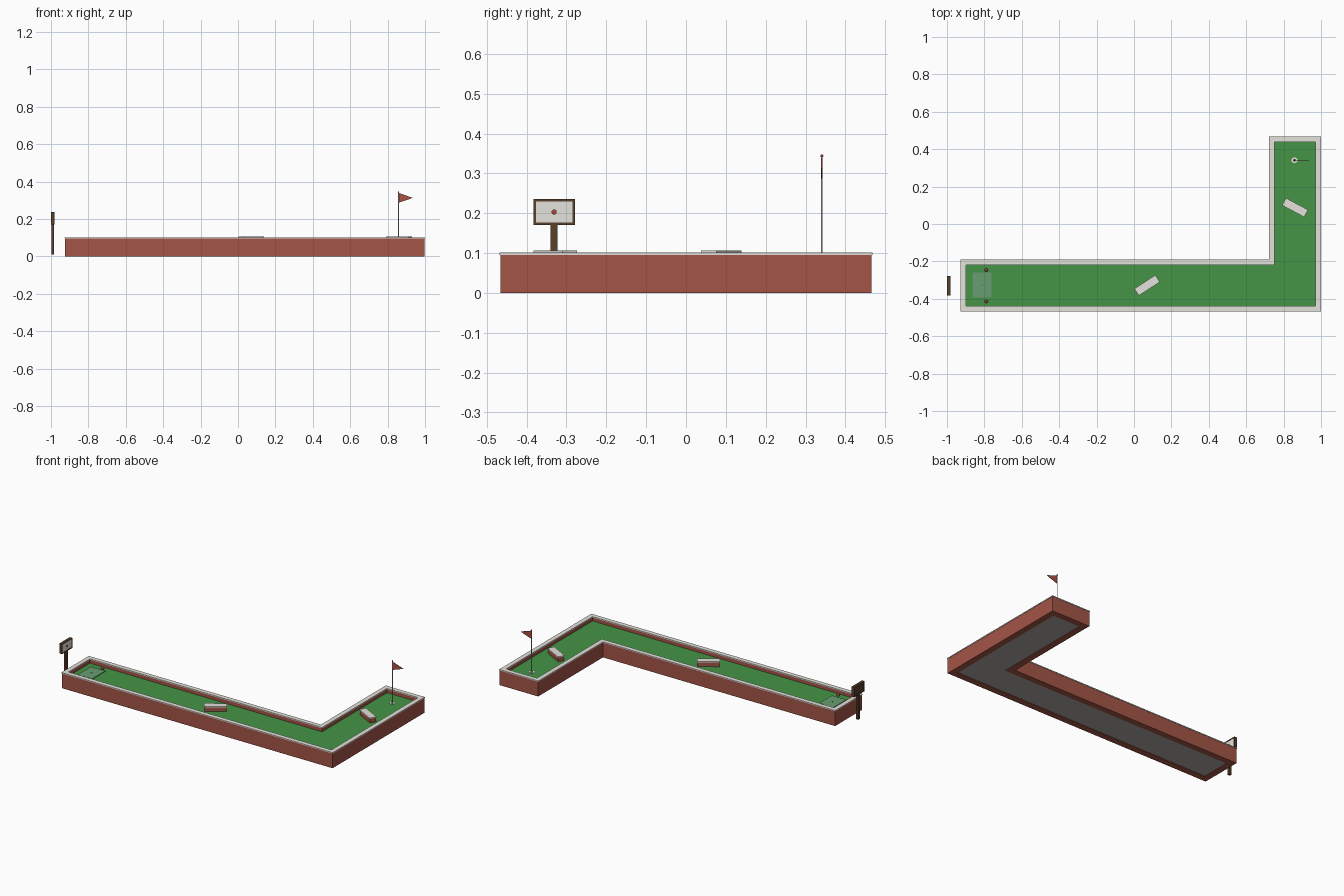
import bpy, bmesh, math
from mathutils import Matrix, Vector

if "Cube" in bpy.data.objects:
    bpy.data.objects.remove(bpy.data.objects["Cube"])


def mat(name, r, g, b):
    m = bpy.data.materials.new(name)
    m.diffuse_color = (r, g, b, 1)
    m.use_nodes = True
    m.node_tree.nodes["Principled BSDF"].inputs["Base Color"].default_value = m.diffuse_color
    return m


BRICK = mat("brick_red", 0.37, 0.09, 0.062)
STONE = mat("pale_stone", 0.78, 0.76, 0.71)
FELT = mat("green_felt", 0.058, 0.295, 0.062)
MAT = mat("tee_mat_green", 0.14, 0.34, 0.165)
BASE = mat("concrete_grey", 0.41, 0.40, 0.36)
WOOD = mat("dark_wood", 0.095, 0.05, 0.024)
RED = mat("marker_red", 0.42, 0.06, 0.05)
PENNANT = mat("pennant_red", 0.41, 0.082, 0.055)
WHITE = mat("white", 0.80, 0.79, 0.77)
BLACK = mat("hole_black", 0.015, 0.015, 0.015)


def finish(name, bm, material, smooth=False):
    bmesh.ops.recalc_face_normals(bm, faces=bm.faces)
    me = bpy.data.meshes.new(name)
    bm.to_mesh(me)
    bm.free()
    me.materials.append(material)
    ob = bpy.data.objects.new(name, me)
    bpy.context.collection.objects.link(ob)
    if smooth:
        bpy.context.view_layer.objects.active = ob
        ob.select_set(True)
        bpy.ops.object.shade_smooth_by_angle(angle=math.radians(40))
        ob.select_set(False)
    return ob


def box(name, lo, hi, material, turn=0.0):
    """Box between two corners, turned about its own vertical axis."""
    lo, hi = Vector(lo), Vector(hi)
    bm = bmesh.new()
    m = (Matrix.Translation((lo + hi) / 2) @ Matrix.Rotation(turn, 4, 'Z')
         @ Matrix.Diagonal((*(hi - lo), 1)))
    bmesh.ops.create_cube(bm, size=1, matrix=m)
    return finish(name, bm, material)


def cyl(name, centre, r, depth, material, axis='Z', sides=20):
    bm = bmesh.new()
    m = Matrix.Translation(centre)
    if axis == 'X':
        m = m @ Matrix.Rotation(math.pi / 2, 4, 'Y')
    bmesh.ops.create_cone(bm, cap_ends=True, segments=sides, radius1=r,
                          radius2=r, depth=depth, matrix=m)
    return finish(name, bm, material, True)


def ball(name, centre, r, material):
    bm = bmesh.new()
    bmesh.ops.create_uvsphere(bm, u_segments=14, v_segments=8, radius=r,
                              matrix=Matrix.Translation(centre))
    return finish(name, bm, material, True)


# L-shaped course outline, inset by a distance
def outline(t):
    xl, xv, xr = -0.927 + t, 0.722 + t, 1.0 - t
    yb, yh, yt = -0.468 + t, -0.190 - t, 0.468 - t
    return [(xl, yb), (xr, yb), (xr, yt), (xv, yt), (xv, yh), (xl, yh)]


def slab(name, pts, z0, z1, material):
    bm = bmesh.new()
    f = bm.faces.new([bm.verts.new((x, y, z0)) for x, y in pts])
    ext = bmesh.ops.extrude_face_region(bm, geom=[f])["geom"]
    bmesh.ops.translate(bm, vec=(0, 0, z1 - z0),
                        verts=[v for v in ext if isinstance(v, bmesh.types.BMVert)])
    return finish(name, bm, material)


def frame(name, t_out, t_in, z0, z1, material):
    bm = bmesh.new()
    rings = [[bm.verts.new((x, y, z)) for x, y in outline(t)]
             for t, z in ((t_out, z0), (t_out, z1), (t_in, z1), (t_in, z0))]
    for k in range(4):
        a, b = rings[k], rings[(k + 1) % 4]
        for i in range(6):
            j = (i + 1) % 6
            bm.faces.new((a[i], a[j], b[j], b[i]))
    return finish(name, bm, material)


# Course: brick walls and footing, stone coping, felt floor, underside
FLOOR = 0.072
frame("brick_wall", 0.002, 0.027, 0.0, 0.095, BRICK)
frame("wall_footing", 0.0265, 0.042, 0.0, 0.02, BRICK)
frame("wall_coping", 0.0, 0.029, 0.095, 0.101, STONE)
slab("course_base", outline(0.0415), 0.004, 0.04, BASE)
slab("felt_floor", outline(0.0265), 0.04, FLOOR, FELT)

# Bumper blocks with stone caps
for n, (x, y, turn) in enumerate([(0.070, -0.328, 33), (0.861, 0.088, -28)], 1):
    a = math.radians(turn)
    box(f"bumper_{n}", (x - .064, y - .019, FLOOR - .002),
        (x + .064, y + .019, 0.1), BRICK, a)
    box(f"bumper_cap_{n}", (x - .067, y - .022, 0.1),
        (x + .067, y + .022, 0.106), STONE, a)

# Tee mat, ball spot and tee markers
box("tee_mat", (-0.863, -0.394, FLOOR - .001), (-0.761, -0.260, FLOOR + .004), MAT)
cyl("tee_spot", (-0.812, -0.327, FLOOR + .004), 0.005, 0.003, FELT)
for n, y in enumerate((-0.414, -0.246), 1):
    ball(f"tee_marker_{n}", (-0.79, y, FLOOR + .007), 0.009, RED)

# Hole cup, pole and pennant
HX, HY = 0.858, 0.341
cyl("cup_rim", (HX, HY, FLOOR + .0005), 0.016, 0.003, WHITE)
cyl("cup_hole", (HX, HY, FLOOR + .001), 0.007, 0.003, BLACK)
cyl("flag_pole", (HX, HY, (FLOOR + 0.343) / 2), 0.0022, 0.343 - FLOOR, WHITE, sides=12)
ball("pole_knob", (HX, HY, 0.344), 0.0038, PENNANT)
bm = bmesh.new()
tri = [(HX, 0.286), (HX + 0.077, 0.313), (HX, 0.339)]
front = [bm.verts.new((x, HY - .0015, z)) for x, z in tri]
back = [bm.verts.new((x, HY + .0015, z)) for x, z in tri]
bm.faces.new(front)
bm.faces.new(back[::-1])
for i in range(3):
    j = (i + 1) % 3
    bm.faces.new((front[i], back[i], back[j], front[j]))
finish("pennant", bm, PENNANT)

# Sign: post, backing board, raised frame, pale panel, red dot
SY, W, Z0, Z1, R = -0.331, 0.052, 0.171, 0.236, 0.006
box("sign_post", (-0.998, SY - .009, 0.01), (-0.983, SY + .009, Z0 + .002), WOOD)
box("sign_board", (-0.998, SY - W + .002, Z0 + .002),
    (-0.988, SY + W - .002, Z1 - .002), WOOD)
for n, z in (("bottom", Z0), ("top", Z1 - R)):
    box(f"sign_rail_{n}", (-1.0, SY - W, z), (-0.982, SY + W, z + R), WOOD)
for n, y in (("left", SY - W), ("right", SY + W - R)):
    box(f"sign_rail_{n}", (-1.0, y, Z0 + R), (-0.982, y + R, Z1 - R), WOOD)
box("sign_panel", (-0.988, SY - W + R, Z0 + R), (-0.984, SY + W - R, Z1 - R), STONE)
cyl("sign_dot", (-0.983, SY, 0.203), 0.0065, 0.006, RED, axis='X')
